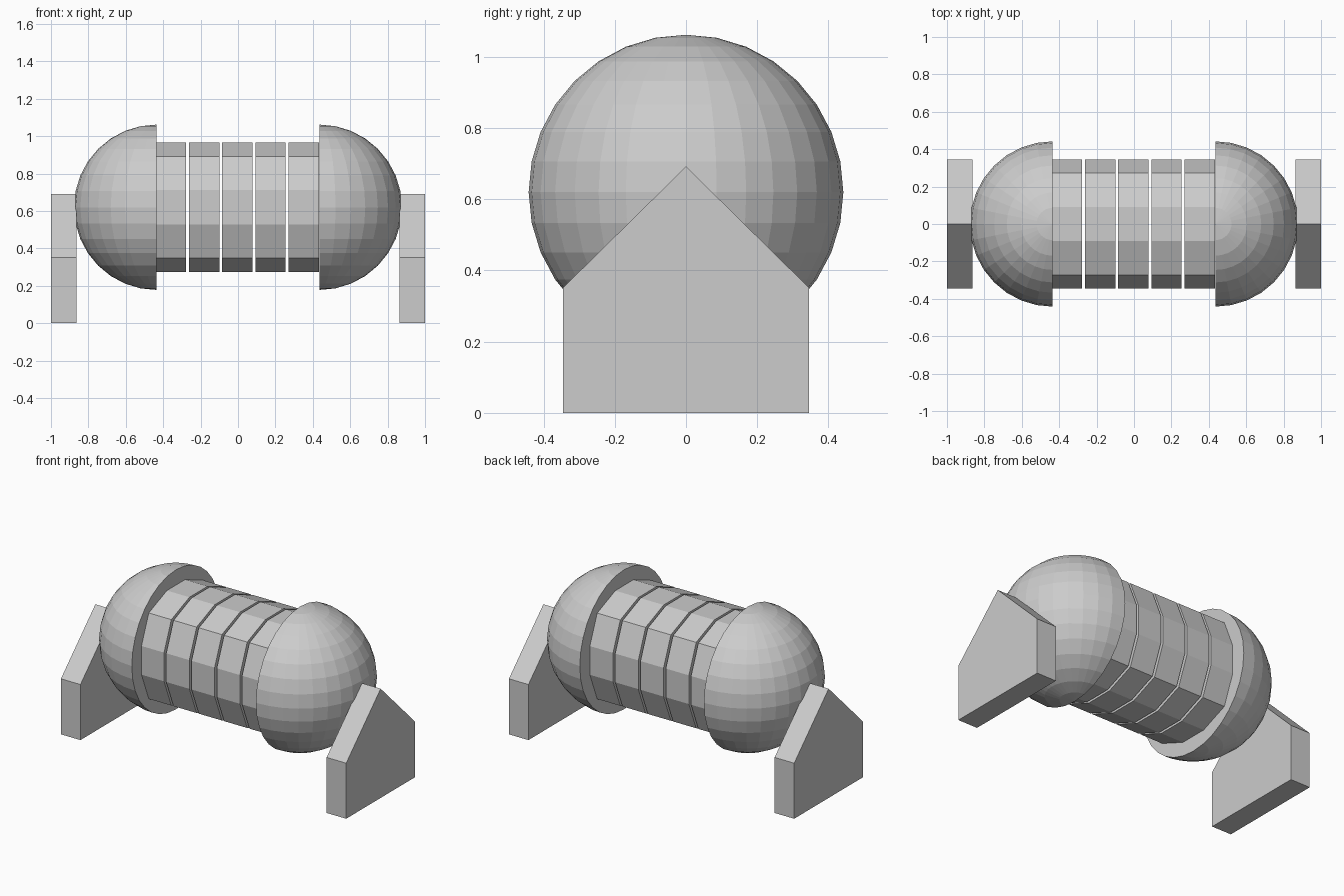
import bpy, bmesh
from mathutils import Vector

if "Cube" in bpy.data.objects:
    bpy.data.objects.remove(bpy.data.objects["Cube"])

grey = bpy.data.materials.new("light_grey")
grey.diffuse_color = (0.604, 0.604, 0.604, 1)
grey.use_nodes = True
grey.node_tree.nodes["Principled BSDF"].inputs["Base Color"].default_value = grey.diffuse_color

AXIS_Z = 0.62   # height of the barrel axis


def finish(name, bm):
    bmesh.ops.recalc_face_normals(bm, faces=bm.faces)
    mesh = bpy.data.meshes.new(name)
    bm.to_mesh(mesh)
    bm.free()
    mesh.materials.append(grey)
    obj = bpy.data.objects.new(name, mesh)
    bpy.context.collection.objects.link(obj)
    return obj


def prism(name, outline, x0, x1):
    """Extrude a (y, z) outline along x."""
    bm = bmesh.new()
    face = bm.faces.new([bm.verts.new((x0, y, z)) for y, z in outline])
    ext = bmesh.ops.extrude_face_region(bm, geom=[face])
    moved = [g for g in ext["geom"] if isinstance(g, bmesh.types.BMVert)]
    bmesh.ops.translate(bm, verts=moved, vec=(x1 - x0, 0, 0))
    return finish(name, bm)


def dome(name, side):
    """Half of a sphere, closed by a flat disc facing the middle."""
    bm = bmesh.new()
    bmesh.ops.create_uvsphere(bm, u_segments=32, v_segments=16, radius=0.442)
    bmesh.ops.bisect_plane(bm, geom=bm.verts[:] + bm.edges[:] + bm.faces[:], dist=1e-4,
                           plane_co=(0, 0, 0), plane_no=(side, 0, 0), clear_inner=True)
    rim = [e for e in bm.edges if e.is_boundary]
    bmesh.ops.contextual_create(bm, geom=rim)
    bmesh.ops.translate(bm, verts=bm.verts, vec=Vector((side * 0.435, 0, AXIS_Z)))
    return finish(name, bm)


# End supports and domes
house = [(-0.345, 0), (0.345, 0), (0.345, 0.352), (0, 0.692), (-0.345, 0.352)]
for side, label in ((-1, "left"), (1, "right")):
    prism(label + "_support", house, side * 0.863, side * 1.0)
    dome(label + "_dome", side)

# Five twelve-sided barrel rings with narrow gaps
quarter = [(0.345, 0.091), (0.272, 0.272), (0.091, 0.345)]
ring = []
for _ in range(4):
    ring += quarter
    quarter = [(-z, y) for y, z in quarter]
ring = [(y, z + AXIS_Z) for y, z in ring]
for i in range(5):
    x = -0.439 + 0.1773 * i
    prism(f"barrel_ring_{i + 1}", ring, x, x + 0.162)
